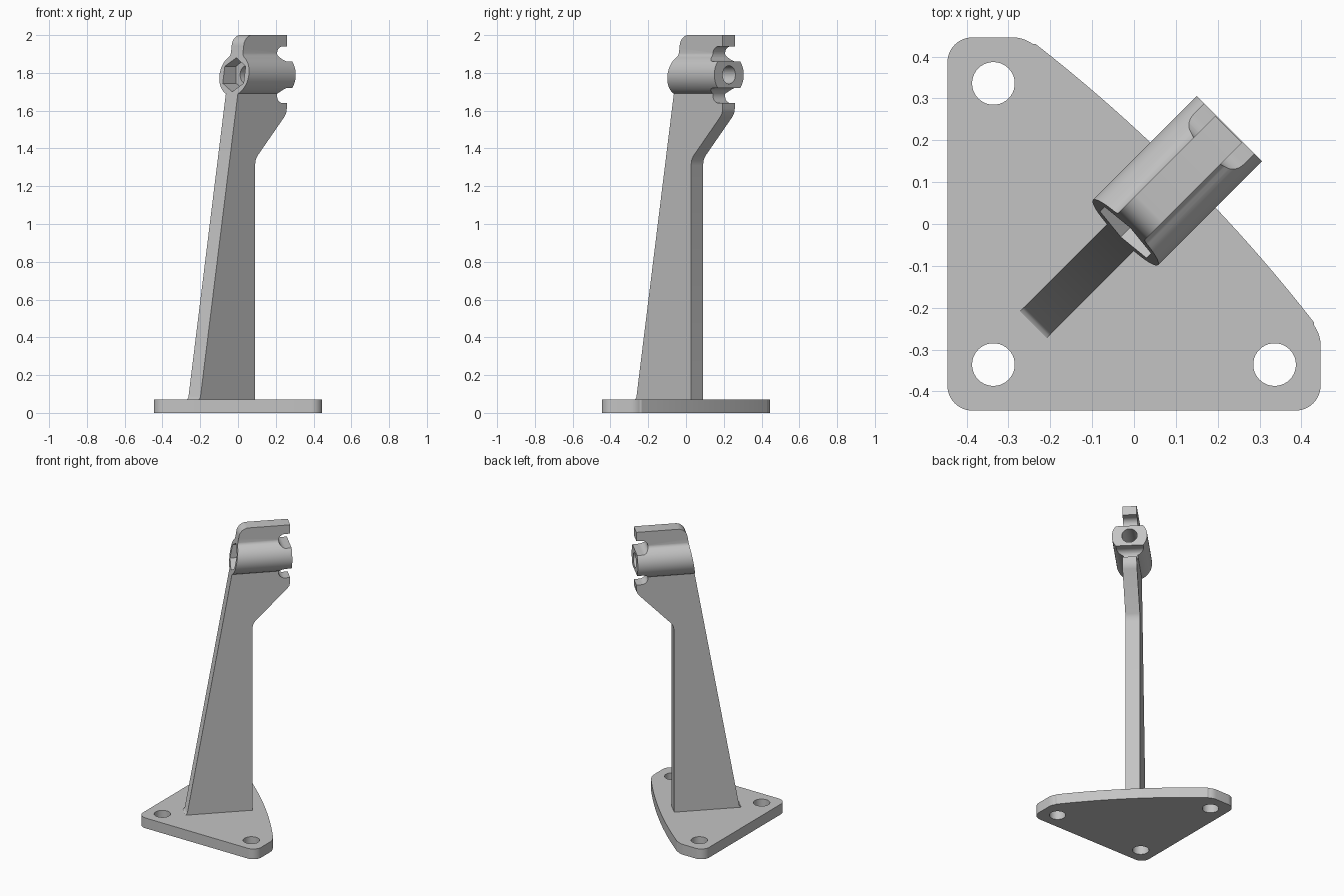
import bpy, bmesh
from math import sin, cos, radians, sqrt, atan2, degrees, hypot
from mathutils import Matrix, Vector

cube = bpy.data.objects.get("Cube")
if cube:
    bpy.data.objects.remove(cube, do_unlink=True)

grey = bpy.data.materials.new("plain_grey")
grey.use_nodes = True
COLOUR = (0.55, 0.55, 0.55, 1)
grey.diffuse_color = COLOUR
grey.node_tree.nodes["Principled BSDF"].inputs["Base Color"].default_value = COLOUR

# Frames: the upright stands along the plate's diagonal
UP = Vector((0, 0, 1))
ALONG = Vector((1, 1, 0)).normalized()
ACROSS = UP.cross(ALONG)


def frame(x, y):
    return Matrix((x, y, x.cross(y))).transposed()


FLAT = Matrix.Identity(3)
SIDE = frame(ALONG, UP)      # profile in (along, z), extruded across
END = frame(ACROSS, UP)      # profile in (across, z), extruded along


def arc(cx, cy, r, a, b, n=12):
    return [(cx + r * cos(radians(a + (b - a) * i / n)),
             cy + r * sin(radians(a + (b - a) * i / n))) for i in range(n + 1)]


def circle(cx, cy, r, n=40, turn=0):
    return arc(cx, cy, r, turn, turn + 360, n)[:-1]


def prism(name, outline, lo, hi, axes):
    bm = bmesh.new()
    verts = [bm.verts.new(axes @ Vector((x, y, lo))) for x, y in outline]
    face = bm.faces.new(verts)
    moved = bmesh.ops.extrude_face_region(bm, geom=[face])["geom"]
    bmesh.ops.translate(bm, vec=axes @ Vector((0, 0, hi - lo)),
                        verts=[g for g in moved if isinstance(g, bmesh.types.BMVert)])
    bmesh.ops.recalc_face_normals(bm, faces=bm.faces)
    mesh = bpy.data.meshes.new(name)
    bm.to_mesh(mesh)
    bm.free()
    mesh.materials.append(grey)
    obj = bpy.data.objects.new(name, mesh)
    bpy.context.collection.objects.link(obj)
    return obj


def combine(target, tool, operation="DIFFERENCE"):
    tool.hide_render = True
    mod = target.modifiers.new(operation, "BOOLEAN")
    mod.operation, mod.solver, mod.object = operation, "EXACT", tool
    bpy.context.view_layer.objects.active = target
    bpy.ops.object.modifier_apply(modifier=mod.name)
    bpy.data.objects.remove(tool, do_unlink=True)


def smooth(obj):
    bpy.ops.object.select_all(action="DESELECT")
    obj.select_set(True)
    bpy.context.view_layer.objects.active = obj
    bpy.ops.object.shade_smooth_by_angle(angle=radians(30))


# Base plate: rounded triangle with a gently bowed long edge
EDGE, CORNER = 0.446, 0.06
inner = EDGE - CORNER
half, sagitta, mid = 0.47, 0.029, 0.138
bow_r = (half ** 2 + sagitta ** 2) / (2 * sagitta)
centre = (mid + sagitta - bow_r) / sqrt(2)
sweep = degrees(atan2(half, bow_r - sagitta))
outline = arc(-inner, -inner, CORNER, 180, 270)
outline += arc(inner, -inner, CORNER, 270, 360)
outline += arc(EDGE - 0.08, -0.29, 0.08, 0, 36, 6)
outline += arc(centre, centre, bow_r, 45 - sweep, 45 + sweep, 20)
outline += arc(-0.29, EDGE - 0.08, 0.08, 54, 90, 6)
outline += arc(-inner, inner, CORNER, 90, 180)
plate = prism("base_plate", outline, 0, 0.07, FLAT)
for x, y in ((-1, -1), (1, -1), (-1, 1)):
    combine(plate, prism("bolt_hole", circle(0.336 * x, 0.336 * y, 0.051), -0.1, 0.2, FLAT))
smooth(plate)

# Upright web: vertical back flaring out under the head
THICK = 0.045
web = [(-0.45, 0.04), (0.082, 0.04), (0.082, 1.31), (0.088, 1.34), (0.10, 1.36),
       (0.30, 1.565), (0.315, 1.585), (0.32, 1.61), (0.32, 2), (-0.45, 2)]
upright = prism("upright", web, -THICK, THICK, SIDE)

# Head barrel: round below, filleted into the web above
HEAD, R, FIL = 1.79, 0.11, 0.03
fx = THICK + FIL - 0.0005
fz = sqrt((R + FIL) ** 2 - fx ** 2)
tangent = degrees(atan2(fz, fx))
right = arc(0, HEAD, R, -90, tangent, 24) + arc(fx, HEAD + fz, FIL, 180 + tangent, 180, 8)[1:]
left = [(-x, z) for x, z in reversed(right)][:-1]
combine(upright, prism("barrel", right + left, -0.15, 0.322, END), "UNION")


# Sloping front face, with a small foot fillet and a rounded top corner
def front(z):
    return -0.340 + 0.174 * z


trim = [(-0.6, -0.1), (-0.34, -0.1), (-0.34, 0.07), (-0.332, 0.075), (-0.326, 0.085)]
trim += [(front(1.93), 1.93)]
trim += arc(0.063, 1.935, 0.066, 175, 90, 10)
trim += [(0.063, 2.1), (-0.6, 2.1)]
combine(upright, prism("front_trim", trim, -0.3, 0.3, SIDE))

# Nut pocket and bolt bore
combine(upright, prism("nut_pocket", circle(0, HEAD, 0.09, 6, 90), -0.3, 0.064, END))
combine(upright, prism("bore", circle(0, HEAD, 0.048), -0.2, 0.5, END))

# Round-ended cross slots above and below the barrel's back end
SLOT = 0.04
for side in (-1, 1):
    slot = arc(0.287, HEAD + side * (0.07 + SLOT), SLOT, 90, 270, 16)
    slot += [(0.5, slot[-1][1]), (0.5, slot[0][1])]
    combine(upright, prism("slot", slot, -0.3, 0.3, SIDE))
smooth(upright)
